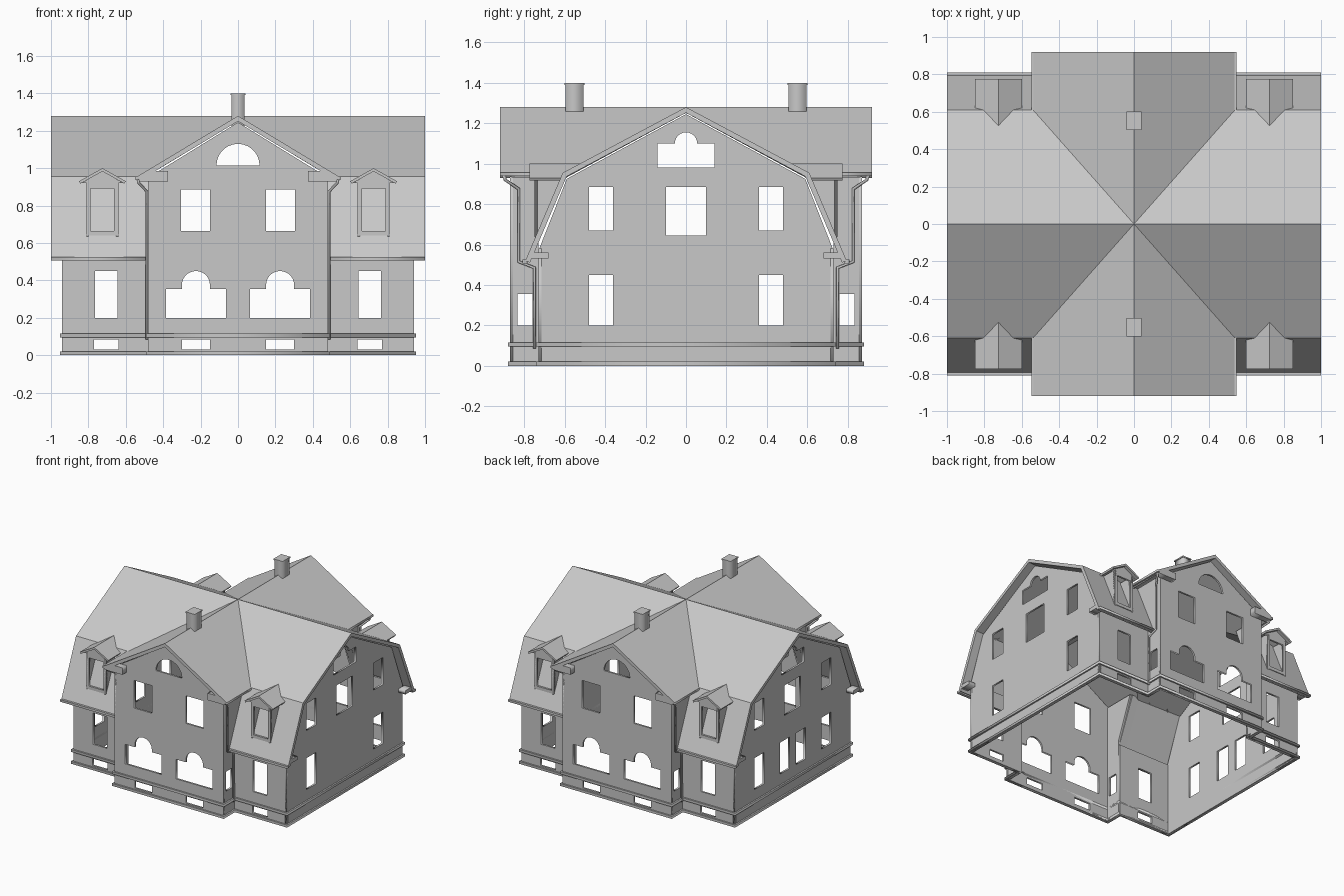
import bpy, bmesh, math

if "Cube" in bpy.data.objects:
    bpy.data.objects.remove(bpy.data.objects["Cube"], do_unlink=True)

GREY = (0.58, 0.58, 0.58, 1)
mat = bpy.data.materials.new("plain grey")
mat.use_nodes = True
mat.diffuse_color = GREY
mat.node_tree.nodes["Principled BSDF"].inputs["Base Color"].default_value = GREY


# ---------- helpers ----------
def finish(name, mesh, mirror=""):
    bm = bmesh.new()
    bm.from_mesh(mesh)
    bmesh.ops.remove_doubles(bm, verts=bm.verts, dist=1e-5)
    bmesh.ops.recalc_face_normals(bm, faces=bm.faces)
    bm.to_mesh(mesh)
    bm.free()
    mesh.materials.clear()
    mesh.materials.append(mat)
    ob = bpy.data.objects.new(name, mesh)
    bpy.context.collection.objects.link(ob)
    if mirror:
        m = ob.modifiers.new("mirror", "MIRROR")
        m.use_axis = ("x" in mirror, "y" in mirror, False)
        m.use_mirror_merge = False
    return ob


def curve_mesh(loops, dims, closed, **settings):
    cu = bpy.data.curves.new("outline", "CURVE")
    cu.dimensions = dims
    for key, value in settings.items():
        setattr(cu, key, value)
    for pts in loops:
        sp = cu.splines.new("POLY")
        sp.points.add(len(pts) - 1)
        for p, co in zip(sp.points, pts):
            p.co = (*co, 0, 1) if len(co) == 2 else (*co, 1)
        sp.use_cyclic_u = closed
    tmp = bpy.data.objects.new("outline", cu)
    bpy.context.collection.objects.link(tmp)
    dg = bpy.context.evaluated_depsgraph_get()
    mesh = bpy.data.meshes.new_from_object(tmp.evaluated_get(dg))
    bpy.data.objects.remove(tmp, do_unlink=True)
    return mesh


def panel(name, outline, holes, axis, near, far, mirror=""):
    """Flat plate with openings, spanning near..far along an axis."""
    mesh = curve_mesh([outline] + holes, "2D", True, fill_mode="BOTH",
                      extrude=abs(far - near) / 2)
    mid = (near + far) / 2
    for v in mesh.vertices:
        u, w, d = v.co
        v.co = {"x": (mid + d, u, w), "y": (u, mid + d, w), "z": (u, w, mid + d)}[axis]
    return finish(name, mesh, mirror)


def rect(u0, u1, w0, w1):
    return [(u0, w0), (u1, w0), (u1, w1), (u0, w1)]


def arch(c, r, z, n=14):
    return [(c + r * math.cos(math.pi * i / n), z + r * math.sin(math.pi * i / n))
            for i in range(n + 1)]


def arched(c, half, z0, z1, r, zc):
    return [(c - half, z0), (c + half, z0), (c + half, z1), (c + r, z1),
            *arch(c, r, zc), (c - r, z1), (c - half, z1)]


def pair(a, b, z0, z1):
    return [rect(a, b, z0, z1), rect(-b, -a, z0, z1)]


def box(name, x, y, z, mirror=""):
    return panel(name, rect(*x, *y), [], "z", *z, mirror)


def sheets(name, faces, thick, mirror):
    mesh = bpy.data.meshes.new(name)
    verts = [p for f in faces for p in f]
    ids, k = [], 0
    for f in faces:
        ids.append(list(range(k, k + len(f))))
        k += len(f)
    mesh.from_pydata(verts, [], ids)
    ob = finish(name, mesh)
    # keep every slope facing upward so the thickness goes inward
    bm = bmesh.new()
    bm.from_mesh(mesh)
    bm.normal_update()
    bmesh.ops.reverse_faces(bm, faces=[f for f in bm.faces if f.normal.z < 0])
    bm.to_mesh(mesh)
    bm.free()
    s = ob.modifiers.new("thickness", "SOLIDIFY")
    s.thickness, s.offset, s.use_even_offset = thick, -1, True
    m = ob.modifiers.new("mirror", "MIRROR")
    m.use_axis = ("x" in mirror, "y" in mirror, False)
    m.use_mirror_merge = False
    return ob


# ---------- main dimensions ----------
CX, CY = 0.48, 0.87      # cross wing walls
MX, MY = 0.94, 0.73      # main wing walls
T = 0.015                # wall thickness
RIDGE, KNEE = 1.28, 0.955

# ---------- walls ----------
gable = [(-CX, 0), (CX, 0), (CX, 0.95), (0, 1.245), (-CX, 0.95)]
openings = pair(0.15, 0.305, 0.665, 0.885) + pair(0.15, 0.3, 0.03, 0.085)
openings += [arched(s * 0.225, 0.16, 0.2, 0.355, 0.075, 0.375) for s in (1, -1)]
openings.append(arch(0, 0.115, 1.015))
panel("cross_gable_wall", gable, openings, "y", CY - T, CY, "y")

panel("cross_side_wall", [(CY, 0), (CY, 0.95), (0.6, 0.95), (MY, 0.62), (MY, 0)],
      [rect(0.76, 0.835, 0.2, 0.355)], "x", CX - T, CX, "xy")

panel("wing_long_wall", rect(CX - T, MX, 0, 0.58),
      [rect(0.645, 0.765, 0.2, 0.45), rect(0.64, 0.77, 0.03, 0.085)],
      "y", MY - T, MY, "xy")

gambrel = [(-MY, 0), (MY, 0), (MY, 0.57), (0.59, 0.925), (0, 1.245),
           (-0.59, 0.925), (-MY, 0.57)]
end_openings = pair(0.36, 0.48, 0.67, 0.885) + pair(0.36, 0.48, 0.2, 0.45)
end_openings += [rect(-0.1, 0.1, 0.645, 0.885),
                 arched(0, 0.14, 0.98, 1.1, 0.055, 1.1)]
panel("left_end_wall", gambrel, end_openings, "x", MX - T, MX)
panel("right_end_wall", gambrel, end_openings + pair(0.04, 0.16, 0.2, 0.45),
      "x", -MX, T - MX)


# ---------- plinth bands ----------
def cross_plan(d):
    a, b, c, e = CX + d, CY + d, MX + d, MY + d
    return [(-a, -b), (a, -b), (a, -e), (c, -e), (c, e), (a, e),
            (a, b), (-a, b), (-a, e), (-c, e), (-c, -e), (-a, -e)]


for name, low, high in (("base_band", 0, 0.02), ("plinth_band", 0.095, 0.115)):
    panel(name, cross_plan(0.012), [cross_plan(-T)], "z", low, high)

# ---------- roof ----------
valley = (0.54, 0.61, KNEE)
sheets("main_roof", [
    [(0, 0, RIDGE), (1, 0, RIDGE), (1, 0.61, KNEE), valley],
    [valley, (1, 0.61, KNEE), (1, 0.795, 0.52), (0.54, 0.795, 0.52)],
    [(0, 0, RIDGE), valley, (0.54, 0.92, KNEE), (0, 0.92, RIDGE)],
], 0.025, "xy")
sheets("steep_roof_infill", [
    [(CX, 0.61, KNEE), valley, (0.54, 0.795, 0.52), (CX, 0.795, 0.52)]], 0.025, "xy")

# eave gutters and the short boxed returns on the gables
box("wing_gutter", (0.485, 1), (0.785, 0.81), (0.507, 0.525), "xy")
box("cross_gutter", (0.53, 0.548), (0.61, 0.92), (0.938, 0.956), "xy")
panel("cross_gable_return", [(0.375, 0.93), (0.53, 0.93), (0.53, 0.95),
      (0.475, 0.985), (0.375, 0.985)], [], "y", CY, 0.92, "xy")
panel("wing_gable_return", [(0.68, 0.53), (0.785, 0.53), (0.77, 0.56), (0.68, 0.56)],
      [], "x", MX, 0.999, "xy")

# ---------- chimneys ----------
box("chimney", (-0.035, 0.035), (0.508, 0.597), (1.2, 1.395), "y")
box("chimney_cap", (-0.04, 0.04), (0.503, 0.602), (1.39, 1.4), "y")

# ---------- dormers ----------
DX = 0.725
panel("dormer_front", [(DX - 0.085, 0.64), (DX + 0.085, 0.64), (DX + 0.085, 0.92),
      (DX + 0.11, 0.92), (DX, 0.985), (DX - 0.11, 0.92), (DX - 0.085, 0.92)],
      [rect(DX - 0.063, DX + 0.063, 0.665, 0.89)], "y", 0.735, 0.75, "xy")
for side, x in (("inner", DX - 0.085), ("outer", DX + 0.073)):
    panel("dormer_cheek_" + side, [(0.735, 0.62), (0.75, 0.64), (0.75, 0.93),
          (0.61, 0.93)], [], "x", x, x + 0.012, "xy")
sheets("dormer_roof", [
    [(DX, 0.52, 1), (DX, 0.775, 1), (DX + s * 0.125, 0.775, 0.93),
     (DX + s * 0.125, 0.61, 0.93)] for s in (1, -1)], 0.015, "xy")

# ---------- downpipes ----------
pipe = [(0.535, 0.9, 0.94), (0.53, 0.895, 0.92), (0.487, 0.828, 0.875),
        (0.487, 0.828, 0.515), (0.487, 0.75, 0.485), (0.487, 0.75, 0.085)]
finish("downpipe", curve_mesh([pipe], "3D", False, fill_mode="FULL", bevel_depth=0.008,
       bevel_resolution=1, use_fill_caps=True), "xy")
